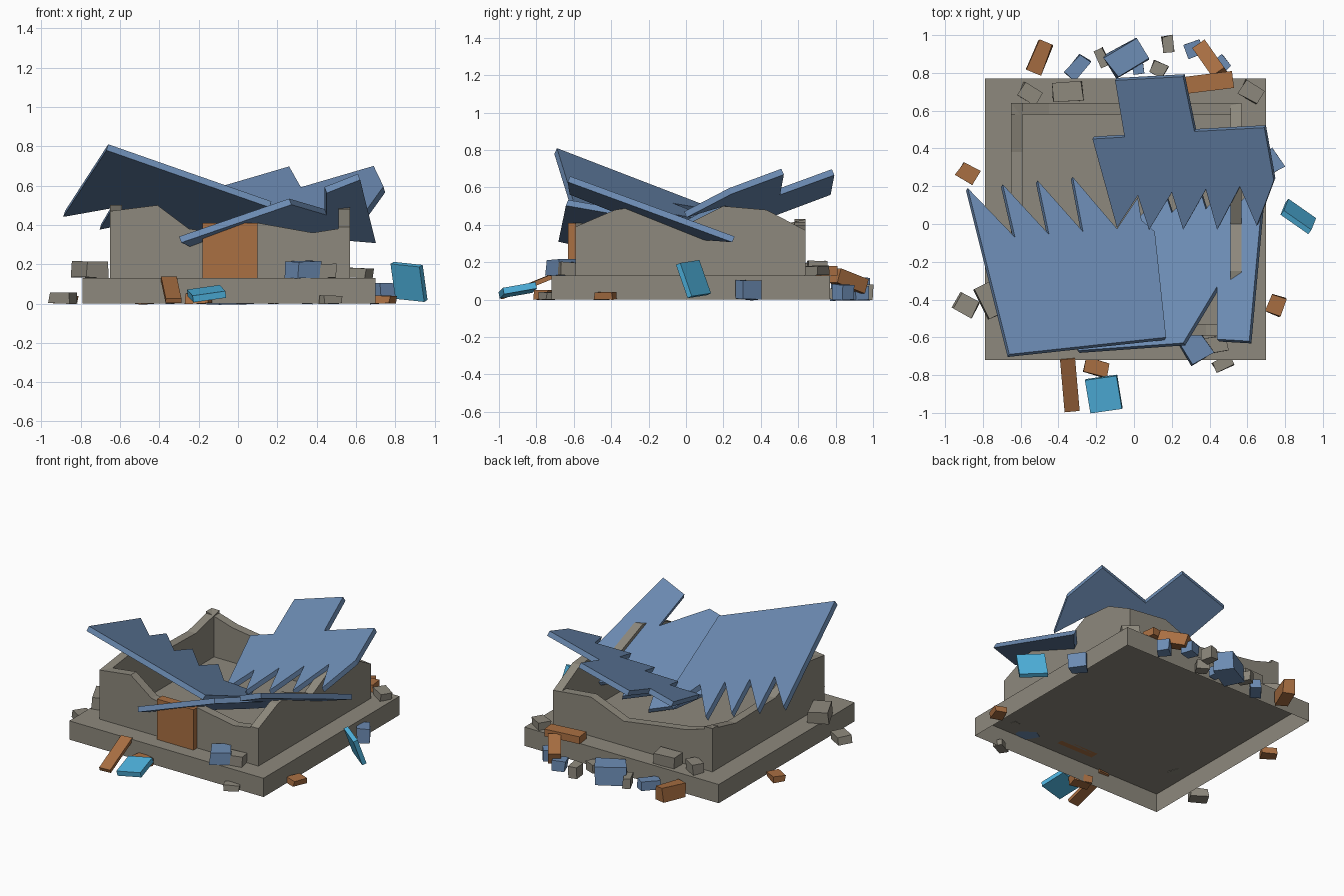
import bpy
import bmesh
import random
from math import radians
from mathutils import Vector, Matrix, Euler

random.seed(4)
default_cube = bpy.data.objects.get("Cube")
if default_cube:
    bpy.data.objects.remove(default_cube, do_unlink=True)


def make_material(name, red, green, blue):
    material = bpy.data.materials.new(name)
    material.use_nodes = True
    colour = (red, green, blue, 1)
    material.diffuse_color = colour
    material.node_tree.nodes["Principled BSDF"].inputs["Base Color"].default_value = colour
    return material


STONE = make_material("weathered stone", .27, .25, .205)
SLATE = make_material("slate blue", .15, .26, .45)
WOOD = make_material("brown wood", .40, .16, .055)
GLASS = make_material("bright cyan", .08, .46, .75)


def finish(name, bm, material):
    """Turn a bmesh into a flat shaded object with one colour."""
    bmesh.ops.recalc_face_normals(bm, faces=bm.faces)
    mesh = bpy.data.meshes.new(name)
    bm.to_mesh(mesh)
    bm.free()
    mesh.materials.append(material)
    obj = bpy.data.objects.new(name, mesh)
    bpy.context.collection.objects.link(obj)
    return obj


def prism(name, points, offset, material):
    """Extrude a flat outline by an offset vector."""
    bm = bmesh.new()
    face = bm.faces.new([bm.verts.new(p) for p in points])
    result = bmesh.ops.extrude_face_region(bm, geom=[face], use_keep_orig=True)
    moved = [g for g in result["geom"] if isinstance(g, bmesh.types.BMVert)]
    bmesh.ops.translate(bm, verts=moved, vec=offset)
    return finish(name, bm, material)


def block(name, centre, size, material, turn=(0, 0, 0), rough=0.0):
    """Box with optional rotation; rough shifts its corners for rubble."""
    bm = bmesh.new()
    bmesh.ops.create_cube(bm, size=1)
    for v in bm.verts:
        shift = [1 + random.uniform(-rough, rough) for _ in range(3)]
        v.co = Vector(c * s * k for c, s, k in zip(v.co, size, shift))
    rotation = Euler([radians(a) for a in turn]).to_matrix().to_4x4()
    bm.transform(Matrix.Translation(centre) @ rotation)
    return finish(name, bm, material)


# Foundation: a slab shell, open underneath
BASE = .13
bm = bmesh.new()
bmesh.ops.create_cube(bm, size=1)
bm.transform(Matrix.Translation((-.045, .025, BASE / 2)) @ Matrix.Diagonal((1.49, 1.49, BASE, 1)))
bmesh.ops.recalc_face_normals(bm, faces=bm.faces)
underside = [f for f in bm.faces if f.normal.z < -.9]
bmesh.ops.delete(bm, geom=underside, context='FACES')
mesh = bpy.data.meshes.new("foundation")
bm.to_mesh(mesh)
bm.free()
mesh.materials.append(STONE)
bpy.context.collection.objects.link(bpy.data.objects.new("foundation", mesh))

# Broken walls: each top edge is a list of (distance along wall, height)
THICK = .06
LEFT, RIGHT, FRONT, BACK = -.65, .57, -.59, .64
front_top = [(LEFT, .47), (-.41, .5), (-.25, .38), (-.18, .37), (.1, .41), (.38, .36), (RIGHT, .39)]
back_top = [(LEFT, .43), (-.45, .37), (-.17, .33), (.03, .3), (.28, .4), (RIGHT, .37)]
west_top = [(FRONT, .47), (-.35, .5), (-.05, .38), (.38, .37), (BACK, .43)]
east_top = [(FRONT, .39), (-.38, .48), (-.25, .5), (0, .4), (.2, .5), (.43, .48), (BACK, .37)]


def wall(name, top, place, offset):
    outline = [(top[0][0], BASE)] + top + [(top[-1][0], BASE)]
    prism(name, [place(d, z) for d, z in outline], offset, STONE)


wall("front_wall", front_top, lambda d, z: (d, FRONT, z), (0, THICK, 0))
wall("back_wall", back_top, lambda d, z: (d, BACK, z), (0, -THICK, 0))
wall("right_side_wall", west_top, lambda d, z: (LEFT, d, z), (THICK, 0, 0))
wall("left_side_wall", east_top, lambda d, z: (RIGHT, d, z), (-THICK, 0, 0))

# Door
block("door", (-.04, -.6, .27), (.28, .06, .28), WOOD)


# Fallen roof slabs: outlines seen from above, laid on a tilted plane
def roof(name, outline, anchor, slope_x, slope_y):
    ax, ay, az = anchor
    points = [(x, y, az + slope_x * (x - ax) + slope_y * (y - ay)) for x, y in outline]
    down = Vector((slope_x, slope_y, -1)).normalized() * .035
    prism(name, points, down, SLATE)


teeth = []
for i in range(4):
    teeth += [(-.88 + .185 * i, .19 + .02 * i), (-.63 + .18 * i, -.07 + .015 * i)]
roof("roof_slab_front",
     [(-.66, -.69)] + teeth + [(.02, .14), (.04, .02), (.11, -.04), (.17, -.6)],
     (-.66, -.69, .81), -.3, -.46)

roof("roof_slab_side",
     [(-.3, -.67), (.26, -.63), (.44, -.33), (.44, -.61), (.61, -.62), (.69, .26),
      (.55, .1), (.52, .24), (.38, .08), (.34, .21), (.2, .06), (.16, .18), (.04, .05)],
     (.61, -.62, .66), .373, -.4)

notches = []
for i in range(4):
    notches += [(.02 + .18 * i, .15 + .016 * i), (.08 + .18 * i, -.03)]
notches[-1] = (.65, -.01)
roof("roof_slab_back",
     [(-.22, .45), (-.09, -.02)] + notches +
     [(.74, .23), (.69, .51), (.32, .49), (.26, .78), (-.1, .76), (-.05, .46)],
     (.69, .51, .7), .27, .42)

# Stone rubble: x, y, bottom, width, depth, height, turn
stones = [
    (-.35, .7, BASE, .15, .1, .08, 3), (-.55, .69, BASE, .11, .08, .07, -30),
    (.62, .7, BASE, .11, .08, .05, -30), (.18, .95, 0, .06, .09, .08, 5),
    (.13, .82, 0, .08, .07, .06, -25), (-.17, .88, 0, .05, .09, .07, 25),
    (-.89, -.43, 0, .11, .09, .055, -28), (-.75, -.4, BASE, .13, .17, .085, 25),
    (.47, -.74, 0, .1, .06, .04, 25), (.43, -.64, BASE, .12, .08, .07, 10)]
slates = [
    (.33, -.66, BASE, .13, .14, .085, 30), (-.04, .88, 0, .19, .13, .12, 30),
    (-.3, .83, 0, .07, .13, .06, -40), (.32, .93, 0, .09, .08, .07, 20),
    (.46, .84, 0, .08, .08, .08, 40), (.73, .33, 0, .08, .11, .1, 35),
    (.02, .83, 0, .06, .07, .06, 10)]
timbers = [
    (-.5, .88, 0, .08, .17, .1, -22), (-.88, .27, 0, .1, .08, .04, -30),
    (.75, -.43, 0, .08, .1, .04, -20), (-.2, -.76, 0, .13, .08, .05, -15)]

for name, pile, material in (("stone_rubble", stones, STONE),
                             ("slate_rubble", slates, SLATE),
                             ("wood_rubble", timbers, WOOD)):
    for x, y, bottom, w, d, h, turn in pile:
        block(name, (x, y, bottom + h / 2), (w, d, h), material, (0, 0, turn), .12)

# Fallen beams leaning on or lying upon the foundation
block("front_plank", (-.34, -.85, .07), (.08, .3, .025), WOOD, (22, 0, 5))
block("back_plank", (.4, .75, .155), (.25, .09, .05), WOOD, (0, 0, 7))
block("back_beam", (.4, .87, .1), (.08, .19, .08), WOOD, (-18, 0, 35))

# Broken window panels
block("front_panel", (-.16, -.9, .05), (.17, .18, .035), GLASS, (10, -8, 8))
block("side_panel", (.87, .04, .11), (.18, .03, .19), GLASS, (20, 5, -35))
